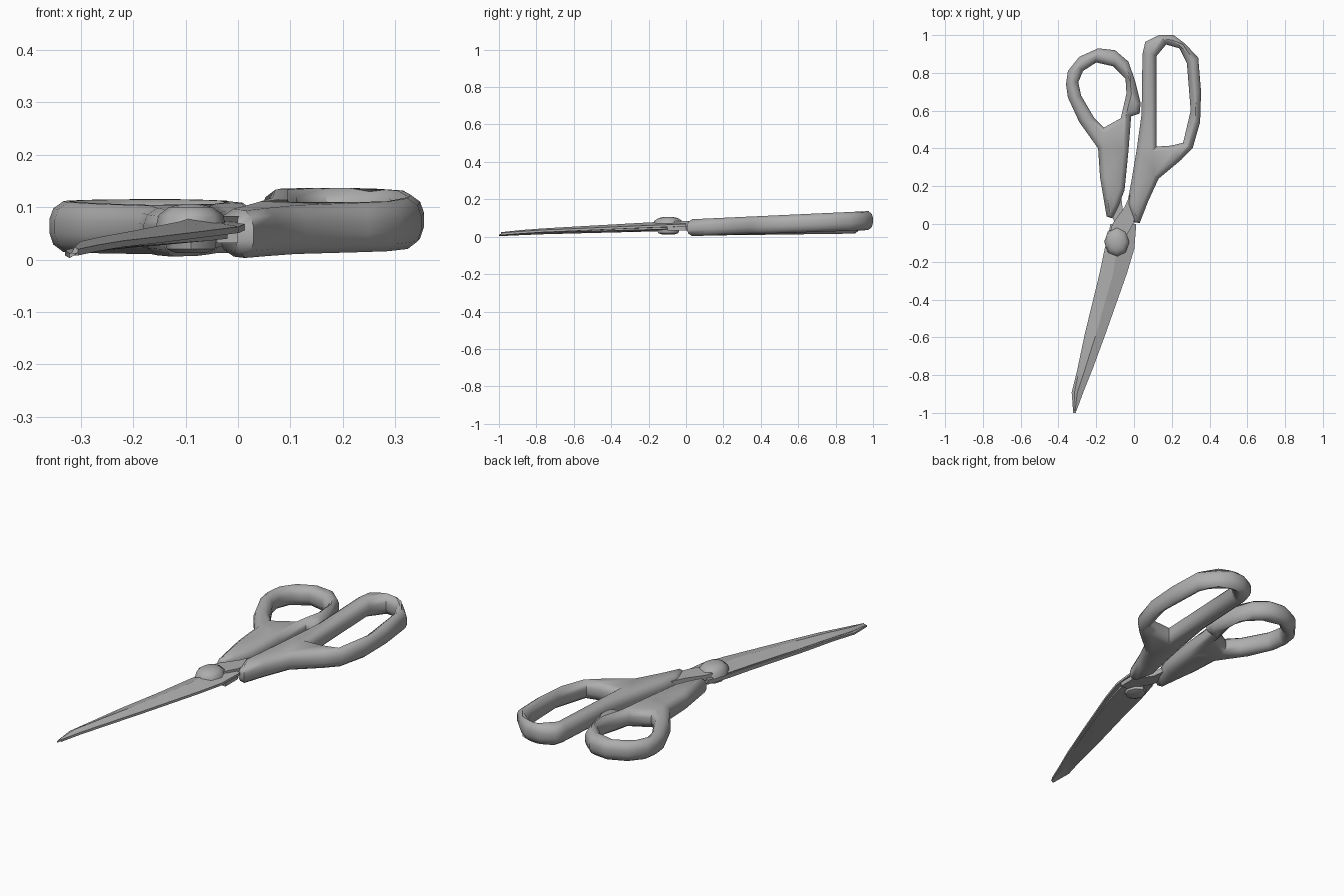
import bpy, bmesh, math
from mathutils import Vector

if "Cube" in bpy.data.objects:
    bpy.data.objects.remove(bpy.data.objects["Cube"])

grey = bpy.data.materials.new("satin_grey")
grey.diffuse_color = (0.42, 0.42, 0.42, 1)
grey.use_nodes = True
grey.node_tree.nodes["Principled BSDF"].inputs["Base Color"].default_value = grey.diffuse_color


def finish(name, bm, angle):
    bmesh.ops.recalc_face_normals(bm, faces=bm.faces[:])
    me = bpy.data.meshes.new(name)
    bm.to_mesh(me)
    bm.free()
    me.materials.append(grey)
    me.shade_smooth()
    me.set_sharp_from_angle(angle=math.radians(angle))
    ob = bpy.data.objects.new(name, me)
    bpy.context.collection.objects.link(ob)
    return ob


def area(p):
    return sum(a[0] * b[1] - b[0] * a[1] for a, b in zip(p, p[1:] + p[:1])) / 2


def inset(p, d):
    """Move a loop towards its left-hand side by d."""
    out = []
    for i, c in enumerate(p):
        a, b, c = Vector(p[i - 1]), Vector(p[(i + 1) % len(p)]), Vector(c)
        u, v = (c - a).normalized(), (b - c).normalized()
        n1, n2 = Vector((-u.y, u.x)), Vector((-v.y, v.x))
        m = (n1 + n2).normalized()
        out.append(c + m * d / max(m.dot(n1), 0.7))
    return out


def handle(name, outer, hole, bottom, top, b=0.026):
    """Rounded grip with a finger hole; bottom/top give z as (at y=0, at y=1)."""
    levels = [(1, -1), (.28, -.7), (0, -.25), (0, .3), (.28, .72), (1, 1)]
    bm = bmesh.new()
    caps = {0: [], len(levels) - 1: []}
    for loop, sign in ((outer, 1), (hole, -1)):
        if area(loop) * sign < 0:
            loop = loop[::-1]
        rings = []
        for off, t in levels:
            ring = []
            for x, y in inset(loop, off * b):
                lo = bottom[0] + (bottom[1] - bottom[0]) * y
                hi = top[0] + (top[1] - top[0]) * y
                ring.append(bm.verts.new((x, y, lo + (hi - lo) * (t + 1) / 2)))
            rings.append(ring)
        n = len(loop)
        for r, s in zip(rings, rings[1:]):
            for i in range(n):
                j = (i + 1) % n
                bm.faces.new((r[i], r[j], s[j], s[i]))
        for k in caps:
            caps[k] += [bm.edges.get((rings[k][i], rings[k][(i + 1) % n])) for i in range(n)]
    for edges in caps.values():
        bmesh.ops.triangle_fill(bm, use_beauty=True, edges=edges)
    return finish(name, bm, 50)


def loft(name, sections, angle=30):
    """Skin a list of equal point rings and cap both ends."""
    bm = bmesh.new()
    rings = [[bm.verts.new(p) for p in s] for s in sections]
    for r, s in zip(rings, rings[1:]):
        for i in range(len(r)):
            j = (i + 1) % len(r)
            bm.faces.new((r[i], r[j], s[j], s[i]))
    bm.faces.new(rings[0])
    bm.faces.new(rings[-1])
    return finish(name, bm, angle)


# Thumb handle (rounder loop, left)
handle("thumb_handle",
       [(-.36, .74), (-.35, .81), (-.29, .885), (-.19, .93), (-.10, .92), (-.03, .86),
        (.005, .76), (.035, .64), (.03, .585), (-.015, .57), (-.03, .38), (-.05, .18),
        (-.08, .10), (-.115, .03), (-.145, .04), (-.18, .25), (-.19, .40), (-.29, .54),
        (-.35, .67)],
       [(-.295, .75), (-.27, .81), (-.20, .855), (-.11, .835), (-.045, .77), (-.04, .69),
        (-.07, .56), (-.16, .51), (-.21, .56), (-.28, .68)],
       (.005, .018), (.092, .118))

# Finger handle (long loop, right)
handle("finger_handle",
       [(.045, .90), (.06, .965), (.13, 1.0), (.21, 1.0), (.27, .955), (.34, .88),
        (.355, .70), (.35, .54), (.31, .40), (.25, .34), (.13, .24), (.075, .12),
        (.03, .005), (-.005, .01), (-.035, .11), (-.015, .22), (.015, .40), (.04, .58)],
       [(.12, .89), (.17, .95), (.24, .93), (.28, .85), (.30, .60), (.26, .43),
        (.20, .415), (.12, .41)],
       (.002, .036), (.092, .138))

# Blades: y, left x, ridge x, right x, bottom z, edge z, top z
upper = [(.00, -.125, -.07, .012, .045, .060, .082), (-.13, -.15, -.09, .002, .042, .055, .080),
         (-.26, -.178, -.11, -.037, .038, .050, .073), (-.58, -.25, -.20, -.15, .027, .036, .055),
         (-.77, -.29, -.26, -.22, .020, .028, .044), (-.89, -.315, -.30, -.268, .014, .020, .035),
         (-.99, -.318, -.312, -.305, .008, .012, .024)]
loft("upper_blade", [[(l, y, e), (m, y, t), (r, y, e + .008), (r, y, e - .004), (l, y, b)]
                     for y, l, m, r, b, e, t in upper])
lower = [(.00, -.12, -.02, .035, .056), (-.13, -.155, -.02, .030, .050),
         (-.26, -.182, -.055, .026, .045), (-.58, -.26, -.165, .018, .034),
         (-.77, -.30, -.235, .013, .026), (-.89, -.33, -.28, .008, .018),
         (-1.0, -.322, -.308, .003, .012)]
loft("lower_blade", [[(l, y, b), (l, y, t), (r, y, t), (r, y, b + .010), ((l + r) / 2, y, b + .004)]
                     for y, l, r, b, t in lower])


# Tangs crossing from the blades into the handles
def tang(name, path, z0, z1):
    loft(name, [[(x - w, y, z0), (x + w, y, z0), (x + w, y, z1), (x - w, y, z1)]
                for x, y, w in path])


tang("thumb_tang", [(-.02, -.10, .02), (-.05, .0, .05), (-.095, .08, .035), (-.11, .24, .03)], .032, .058)
tang("finger_tang", [(-.10, -.10, .04), (-.06, .0, .055), (-.015, .09, .035), (.04, .22, .03)], .055, .083)


# Pivot screw: faceted domed head above, flat nut below
def disc(name, levels):
    loft(name, [[(-.09 + r * math.cos(a * math.pi / 4), -.095 + 1.2 * r * math.sin(a * math.pi / 4), z)
                 for a in range(8)] for r, z in levels], 50)


disc("pivot_head", [(.068, .055), (.062, .085), (.042, .100), (.018, .106)])
disc("pivot_nut", [(.030, .013), (.046, .020), (.050, .045)])
